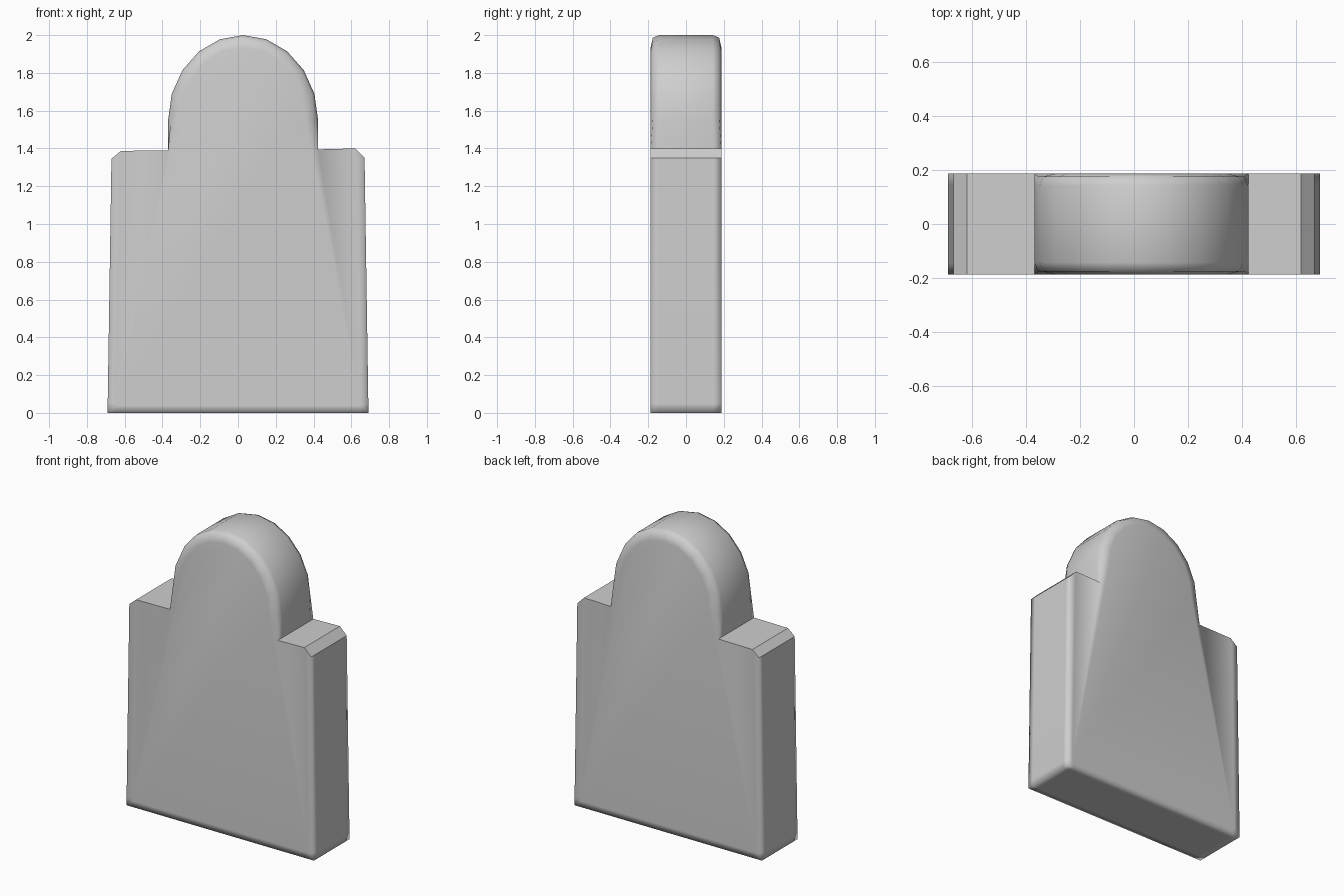
import bpy, bmesh, math

cube = bpy.data.objects.get("Cube")
if cube:
    bpy.data.objects.remove(cube, do_unlink=True)

stone = bpy.data.materials.new("pale_grey_stone")
stone.use_nodes = True
stone.diffuse_color = (0.62, 0.62, 0.62, 1)
stone.node_tree.nodes["Principled BSDF"].inputs["Base Color"].default_value = (0.62, 0.62, 0.62, 1)

HALF = 0.187   # half the thickness
RIM = 0.04     # width of the softened rim
CX, CZ, RX, RZ = 0.027, 1.55, 0.397, 0.45   # arch centre and radii

# Outline: (x, z, inset x, inset z, kind)
outline = [
    (-0.64, 0, 0, RIM, "body"), (0.64, 0, 0, RIM, "body"),
    (0.69, 0, -RIM, RIM, "body"), (0.69, 0.05, -RIM, 0, "body"),
    (0.67, 1.35, -RIM, 0, "chamfer"), (0.62, 1.4, 0, 0, "shoulder"),
    (CX + RX, 1.395, 0, 0, "shoulder"),
]
STEPS = 10
for i in range(STEPS + 1):
    a = math.pi * i / STEPS
    c, s = math.cos(a), math.sin(a)
    outline.append((CX + RX * c, CZ + RZ * s, -c, -s, "arch"))
outline += [
    (CX - RX, 1.39, 0, 0, "shoulder"), (-0.62, 1.387, 0, 0, "shoulder"),
    (-0.67, 1.345, RIM, 0, "chamfer"),
    (-0.69, 0.05, RIM, 0, "body"), (-0.69, 0, RIM, RIM, "body"),
]

# Rings through the thickness: inset on body, inset on arch, depth on body, depth on arch
half_rings = [
    (1, 0.065, HALF, HALF),
    (0, 0.014, HALF, HALF - 0.011),
    (0, 0, HALF - RIM, HALF - 0.045),
]
bm = bmesh.new()


def ring(side, body_in, arch_in, body_y, arch_y):
    verts = []
    for x, z, dx, dz, kind in outline:
        arch = kind == "arch"
        k = arch_in if arch else body_in
        y = arch_y if arch else body_y
        verts.append(bm.verts.new((x + dx * k, side * y, z + dz * k)))
    return verts


rings = [ring(-1, *r) for r in half_rings] + [ring(1, *r) for r in reversed(half_rings)]
n = len(outline)
for r0, r1 in zip(rings, rings[1:]):
    for i in range(n):
        j = (i + 1) % n
        bm.faces.new((r0[i], r0[j], r1[j], r1[i]))
bm.faces.new(rings[0])
bm.faces.new(rings[-1])
bmesh.ops.remove_doubles(bm, verts=bm.verts, dist=0.0005)
bmesh.ops.dissolve_degenerate(bm, edges=bm.edges, dist=0.0005)
bmesh.ops.recalc_face_normals(bm, faces=bm.faces)
bm.normal_update()

# Smooth everything, with crisp edges around the shoulders and their chamfers
for f in bm.faces:
    f.smooth = True


def on_shoulder(f):
    return f.normal.z > 0.5 and 1.33 < f.calc_center_median().z < 1.41


for e in bm.edges:
    if len(e.link_faces) == 2 and any(on_shoulder(f) for f in e.link_faces):
        a, b = e.link_faces
        e.smooth = a.normal.angle(b.normal, 0) < 0.3

mesh = bpy.data.meshes.new("headstone")
bm.to_mesh(mesh)
bm.free()
mesh.materials.append(stone)
headstone = bpy.data.objects.new("headstone", mesh)
bpy.context.collection.objects.link(headstone)
